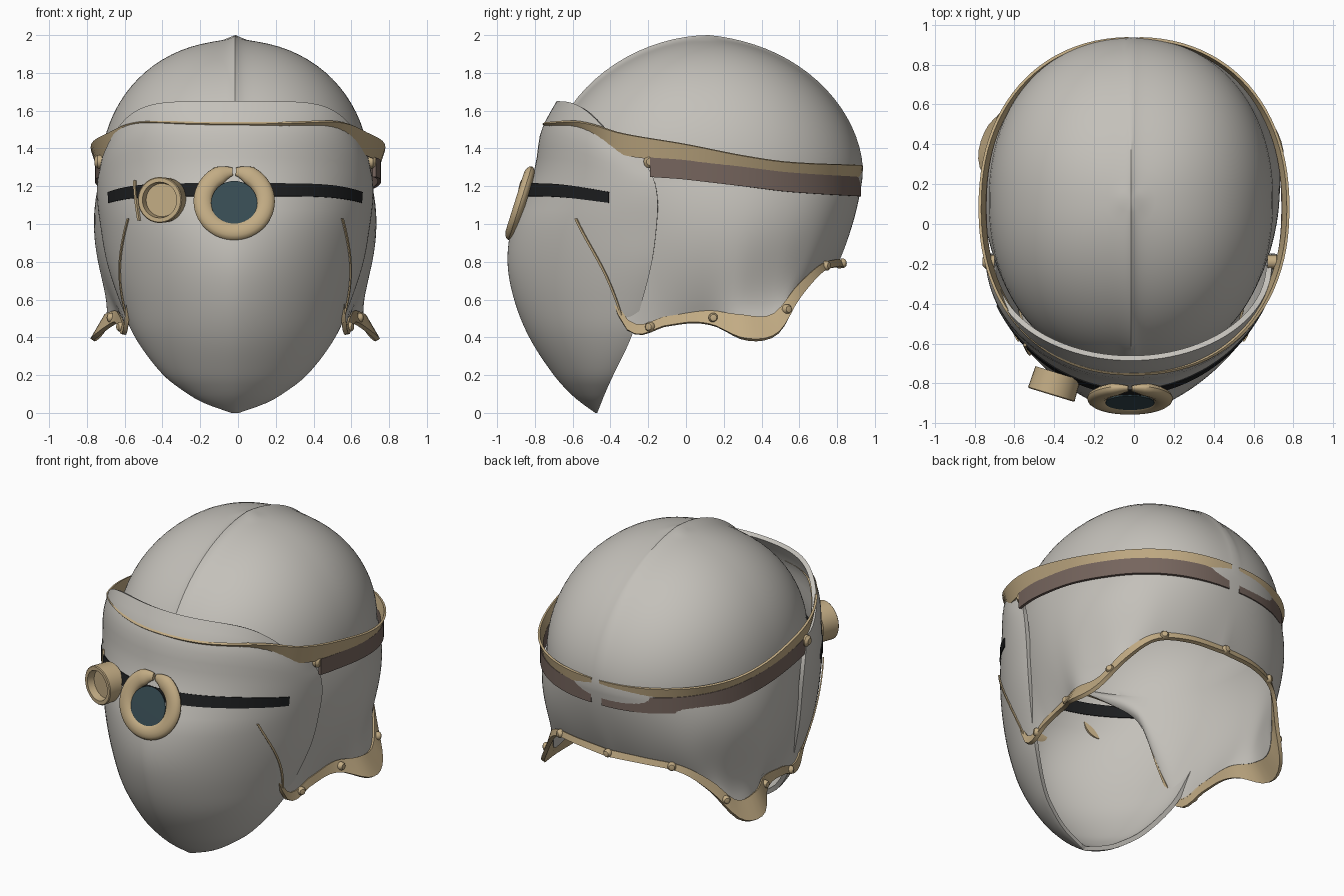
import bpy, bmesh
from math import sin, cos, pi, radians, exp
from mathutils import Vector

cube = bpy.data.objects.get("Cube")
if cube:
    bpy.data.objects.remove(cube, do_unlink=True)

CX = -0.015  # the head sits a little off centre


def material(name, rgb):
    m = bpy.data.materials.new(name)
    m.use_nodes = True
    m.diffuse_color = (*rgb, 1)
    bsdf = next(n for n in m.node_tree.nodes if n.type == 'BSDF_PRINCIPLED')
    bsdf.inputs["Base Color"].default_value = (*rgb, 1)
    bsdf.inputs["Roughness"].default_value = 0.6
    return m


GREY = material("pale_grey", (0.55, 0.53, 0.49))
TAN = material("tan_leather", (0.54, 0.41, 0.23))
BROWN = material("dark_brown", (0.18, 0.13, 0.11))
BLACK = material("black", (0.012, 0.013, 0.014))
TEAL = material("dark_teal", (0.037, 0.07, 0.084))


def keyed(rows, x):
    """Smooth interpolation of rows (key, values...) at x."""
    x = min(max(x, rows[0][0]), rows[-1][0])
    i = next(k for k in range(len(rows) - 1) if x <= rows[k + 1][0])

    def slope(k, c):
        a, b = rows[max(k - 1, 0)], rows[min(k + 1, len(rows) - 1)]
        return (b[c] - a[c]) / (b[0] - a[0])
    p, q = rows[i], rows[i + 1]
    h = q[0] - p[0]
    s = (x - p[0]) / h
    return [(1 + 2 * s) * (1 - s) ** 2 * p[c] + s * (1 - s) ** 2 * h * slope(i, c)
            + s * s * (3 - 2 * s) * q[c] + s * s * (s - 1) * h * slope(i + 1, c)
            for c in range(1, len(p))]


def surface(name, fn, nu, nv, mat, thick=0, wrap=False, cap=False, loc=(CX, 0, 0), rot=(0, 0, 0)):
    """Grid mesh from fn(u, v), u and v in 0..1."""
    bm = bmesh.new()
    cols = nu if wrap else nu + 1
    g = [[bm.verts.new(fn(i / nu, j / nv)) for i in range(cols)] for j in range(nv + 1)]
    for j in range(nv):
        for i in range(nu):
            k = (i + 1) % cols
            bm.faces.new((g[j][i], g[j][k], g[j + 1][k], g[j + 1][i]))
    bmesh.ops.remove_doubles(bm, verts=bm.verts, dist=0.0005)
    if cap:
        bmesh.ops.holes_fill(bm, edges=[e for e in bm.edges if e.is_boundary])
        bmesh.ops.recalc_face_normals(bm, faces=bm.faces)
    me = bpy.data.meshes.new(name)
    bm.to_mesh(me)
    bm.free()
    ob = bpy.data.objects.new(name, me)
    bpy.context.collection.objects.link(ob)
    me.materials.append(mat)
    ob.location, ob.rotation_euler = loc, rot
    bpy.ops.object.select_all(action='DESELECT')
    ob.select_set(True)
    bpy.context.view_layer.objects.active = ob
    if thick:
        mod = ob.modifiers.new("thickness", 'SOLIDIFY')
        mod.thickness, mod.offset = thick, -1
        bpy.ops.object.modifier_apply(modifier=mod.name)
    bpy.ops.object.shade_smooth_by_angle(angle=radians(40))
    return ob


def lathe(name, profile, n, mat, **kw):
    def fn(u, v):
        r, z = profile[round(v * (len(profile) - 1))]
        return (r * cos(2 * pi * u), r * sin(2 * pi * u), z)
    return surface(name, fn, n, len(profile) - 1, mat, wrap=True, cap=True, **kw)


def power(c, n):
    return abs(c) ** (2 / n) * (1 if c >= 0 else -1)


def ring(deg, rx, front, back, cy, n):
    """Egg-shaped plan outline; zero degrees is the front."""
    a = radians(deg)
    ry = back if cos(a) < 0 else front
    return Vector((rx * power(sin(a), n), cy - ry * power(cos(a), n), 0))


# Shell: dome over a skirt that ends on the lower edge curve
EDGE = [(0, 0, -.70, 1.22), (24, .35, -.64, 1.2), (37, .51, -.55, 1.08), (45, .55, -.45, .78),
        (54, .575, -.3, .48), (70, .60, -.1, .50), (90, .625, .12, .53), (103, .68, .28, .51),
        (116, .66, .45, .51), (128, .575, .58, .66), (142, .45, .70, .77), (159, .25, .78, .80),
        (180, 0, .81, .80)]


def edge(deg):
    d = (deg + 180) % 360 - 180
    x, y, z = keyed(EDGE, abs(d))
    return Vector((x if d >= 0 else -x, y, z))


def dome(deg, phi):
    """Dome point, pinched up into a seam along the centre line."""
    r = ring(deg, .715, .84, .815, .12, 2.15)
    n = 1.9 + 0.2 * sin(radians(deg)) ** 2
    k = power(cos(phi), n)
    p = Vector((r.x * k, .12 + (r.y - .12) * k, 1.25 + .722 * power(sin(phi), n)))
    out = (p - Vector((0, .12, 1.25))).normalized()
    height = 0.028 if p.y < .13 else 0.014 + 0.014 * exp(-(p.y - .13) * 8)
    return p + out * height * exp(-abs(p.x) / 0.035) * sin(phi) ** 0.5


def shell(u, v):
    deg = 360 * u
    if v >= 0.5:
        return dome(deg, (v - 0.5) * pi)
    s = v * 2
    turn = 180 - abs(180 - deg)
    b, top = edge(deg), dome(deg, 0)
    w = 0.96 + 0.2 * exp(-((turn - 106) / 38) ** 2)
    c = Vector((top.x * w, .12 + (top.y - .12) * w, (b.z + top.z) / 2))
    p = b * (1 - s) ** 2 + c * (2 * s * (1 - s)) + top * s * s
    neck = exp(-((turn - 114) / 15) ** 2) * s * (1 - s) ** 3 * 0.75
    p.x *= 1 - neck
    p.y -= neck * 0.3 * (p.y - .12)
    return p


surface("helmet_shell", shell, 160, 40, GREY, thick=0.012, wrap=True)

# Face mask; rows hold centre height, side height, front y, rear y, half width, roundness
MASK = [(0, 0, -.48, -.47, .02, 1.7), (.05, .05, -.55, -.45, .16, 1.7), (.1, .1, -.61, -.43, .25, 1.7),
        (.2, .2, -.70, -.385, .38, 1.7), (.4, .4, -.83, -.29, .53, 1.7), (.6, .6, -.91, -.23, .615, 1.68),
        (.8, .8, -.945, -.18, .68, 1.68), (1, 1, -.92, -.155, .715, 1.77),
        (1.15, 1.12, -.855, -.15, .73, 1.87), (1.3, 1.22, -.80, -.165, .73, 1.95),
        (1.5, 1.3, -.765, -.2, .715, 2), (1.65, 1.35, -.685, -.21, .705, 2)]


def mask(z, t, off=0):
    zs, yf, yb, xb, n = keyed(MASK, z)
    p = Vector((xb * power(sin(t), n), yb + (yf - yb) * power(max(cos(t), 0), n),
                z + (zs - z) * sin(t) ** 6))
    return p + Vector((sin(t), -cos(t), 0)) * off


surface("face_mask", lambda u, v: mask(1.65 * v ** 1.5, (u - 0.5) * pi), 56, 40, GREY, thick=0.028)


# Eye slit, painted outside and inside
def slit(off):
    def fn(u, v):
        t = (u - 0.5) * 2 * radians(67)
        return mask(1.148 + 0.068 * v - 0.035 * sin(t) ** 6, t, off)
    return fn


surface("eye_slit_outer", slit(0.006), 40, 1, BLACK, thick=0.008)
surface("eye_slit_inner", slit(-0.032), 40, 1, BLACK, thick=0.008)

# Brow band, flaring upward, tall at the sides and a sliver in front; open at the back centre
BAND = [(-.76, 1.505, 1.53), (-.6, 1.51, 1.54), (-.5, 1.47, 1.525), (-.35, 1.37, 1.48), (0, 1.33, 1.42),
        (.3, 1.295, 1.36), (.55, 1.265, 1.325), (.95, 1.24, 1.31)]


def band(u, v):
    p = ring(-178.5 + 357 * u, .755 + .025 * v, .82 + .02 * v, .848 + .01 * v, .08, 2.2)
    low, high = keyed(BAND, p.y)
    p.z = low + (high - low) * v
    return p


surface("brow_band", band, 96, 1, TAN, thick=0.014, loc=(0, 0, 0))

# Each side: strap under the band, temple stud and thin cheek seam
for side, word in ((1, "left"), (-1, "right")):
    def strap(u, v):
        p = ring(side * (74 + 104 * (u if side > 0 else 1 - u)), .757, .85, .847, .08, 2.25)
        p.z = keyed(BAND, p.y)[0] + 0.008 - 0.103 * (1 - v)
        return p

    def seam(u, v):
        return mask(1.03 - 0.55 * v, side * (0.93 + 0.48 * v) + (u - 0.5) * 0.018, 0.004)

    surface(word + "_strap", strap, 40, 1, BROWN, thick=0.018, loc=(0, 0, 0))
    lathe(word + "_temple_stud", [(0, -.03), (.035, -.03), (.035, .015), (.02, .03), (0, .03)], 12, TAN,
          loc=(CX + side * .715, -.19, 1.33), rot=(0, side * pi / 2, 0))
    surface(word + "_cheek_seam", seam, 1, 16, TAN, thick=0.008)

# Leather trim on the lower edge, flaring out behind the ears
FLARE = [(0, 0, .015), (45, 0, .02), (54, .01, .05), (80, .015, .05), (92, .03, .075), (104, .075, .125),
         (116, .06, .10), (128, .02, .07), (145, .01, .04), (180, .015, .04)]


def trim(u, v):
    deg = -180 + 360 * u
    p = edge(deg)
    out, drop = keyed(FLARE, abs(deg))
    flat = Vector((p.x, p.y - .12, 0)).normalized()
    return p + flat * (0.012 + out * (1 - v)) + Vector((0, 0, 0.012 - drop * (1 - v)))


surface("lower_trim", trim, 120, 2, TAN, thick=0.024, wrap=True)

RIVET = [(0, -.01), (.026, -.01), (.026, .006), (.018, .018), (0, .022)]
for deg in (63, 92, 122, 147, -63, -92, -122, -147, 180):
    p = trim((deg + 180) / 360 % 1, 0.5)
    out = Vector((p.x, p.y - .12, 0))
    lathe("trim_rivet", RIVET, 10, TAN, loc=p + Vector((CX, 0, 0)),
          rot=out.to_track_quat('Z', 'Y').to_euler())

# Central goggle: open ring, rounded off at the gap, with a dark lens
TILT = (radians(72.5), 0, 0)


def goggle(u, v):
    a = pi / 2 + radians(3 + 354 * v)
    fat = min(1, 0.45 + 8 * min(v, 1 - v))
    r = 0.165 + 0.05 * fat * cos(2 * pi * u)
    return (r * cos(a), r * sin(a), 0.03 * fat * sin(2 * pi * u))


surface("goggle_ring", goggle, 14, 56, TAN, wrap=True, cap=True, loc=(-.02, -.875, 1.12), rot=TILT)
lathe("goggle_lens", [(0, 0), (.122, 0), (.122, .006), (0, .008)], 32, TEAL,
      loc=(-.02, -.893, 1.11), rot=TILT)

# Side eyepiece with a recessed face, and its bracket
lathe("eyepiece", [(0, -.055), (.118, -.055), (.122, .055), (.117, .06), (.095, .06),
                   (.088, .015), (0, .015)], 28, TAN,
      loc=(-.398, -.8, 1.127), rot=(pi / 2, 0, radians(-17)))
surface("eyepiece_bracket", lambda u, v: mask(1.02 + 0.22 * v, -0.83 + 0.02 * u, 0.012), 1, 4, TAN, thick=0.012)
